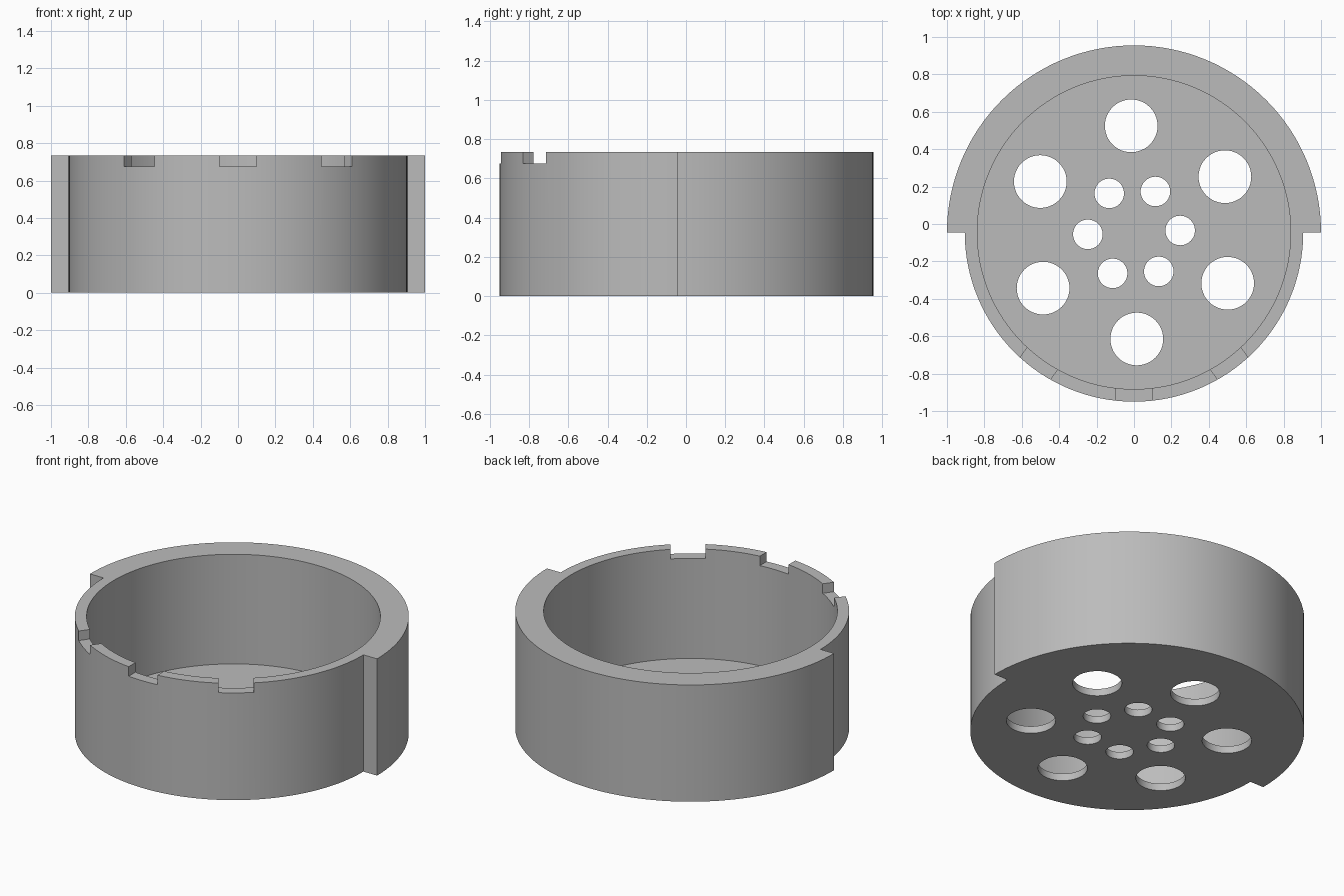
import bpy, bmesh, math
from mathutils import Matrix, Vector

if "Cube" in bpy.data.objects:
    bpy.data.objects.remove(bpy.data.objects["Cube"], do_unlink=True)

CENTRE = Vector((0, -0.045, 0))
HEIGHT, FLOOR = 0.735, 0.045
R_BACK, R_FRONT, R_BORE = 1.0, 0.905, 0.838
SEGS = 128

grey = bpy.data.materials.new("plain_grey")
grey.use_nodes = True
grey.diffuse_color = (0.5, 0.5, 0.5, 1)
grey.node_tree.nodes["Principled BSDF"].inputs["Base Color"].default_value = (0.5, 0.5, 0.5, 1)


def finish(name, bm):
    bmesh.ops.recalc_face_normals(bm, faces=bm.faces)
    mesh = bpy.data.meshes.new(name)
    bm.to_mesh(mesh)
    bm.free()
    mesh.materials.append(grey)
    obj = bpy.data.objects.new(name, mesh)
    bpy.context.collection.objects.link(obj)
    return obj


def polar(radius, angle):
    return CENTRE + Vector((math.cos(angle), math.sin(angle), 0)) * radius


def add_cylinder(bm, pos, radius, z0, z1, segs):
    bmesh.ops.create_cone(bm, cap_ends=True, segments=segs, radius1=radius, radius2=radius,
                          depth=z1 - z0,
                          matrix=Matrix.Translation((pos.x, pos.y, (z0 + z1) / 2)))


def cut(target, cutter):
    cutter.hide_render = True
    mod = target.modifiers.new("cut", 'BOOLEAN')
    mod.operation, mod.solver, mod.object = 'DIFFERENCE', 'EXACT', cutter
    bpy.context.view_layer.objects.active = target
    bpy.ops.object.modifier_apply(modifier=mod.name)
    bpy.data.objects.remove(cutter, do_unlink=True)


# Cup body: wide back half and narrower front half, extruded upward
bm = bmesh.new()
half = SEGS // 2
outline = [polar(R_BACK, math.pi * i / half) for i in range(half + 1)]
outline += [polar(R_FRONT, math.pi * (1 + i / half)) for i in range(half + 1)]
base = bm.faces.new([bm.verts.new(p) for p in outline])
top = bmesh.ops.extrude_face_region(bm, geom=[base])["geom"]
bmesh.ops.translate(bm, vec=(0, 0, HEIGHT), verts=[v for v in top if isinstance(v, bmesh.types.BMVert)])
cup = finish("cup_body", bm)

# Round cavity
bm = bmesh.new()
add_cylinder(bm, CENTRE, R_BORE, FLOOR, HEIGHT + 0.2, SEGS)
cut(cup, finish("cavity_cutter", bm))

# Two rings of six floor holes
bm = bmesh.new()
for ring, radius, start in ((0.57, 0.141, 31.5), (0.247, 0.079, 2.4)):
    for i in range(6):
        add_cylinder(bm, polar(ring, math.radians(start + 60 * i)), radius, -0.1, FLOOR + 0.1, 48)
cut(cup, finish("hole_cutter", bm))

# Three rim notches on the front
bm = bmesh.new()
for angle in (-36, 0, 36):
    matrix = (Matrix.Translation(CENTRE) @ Matrix.Rotation(math.radians(angle), 4, 'Z')
              @ Matrix.Translation((0, -0.87, HEIGHT + 0.04))
              @ Matrix.Diagonal((0.2, 0.2, 0.2, 1)))
    bmesh.ops.create_cube(bm, size=1, matrix=matrix)
cut(cup, finish("notch_cutter", bm))

# Smooth walls with crisp edges
bpy.ops.object.select_all(action='DESELECT')
cup.select_set(True)
bpy.context.view_layer.objects.active = cup
bpy.ops.object.shade_smooth_by_angle(angle=math.radians(30))
